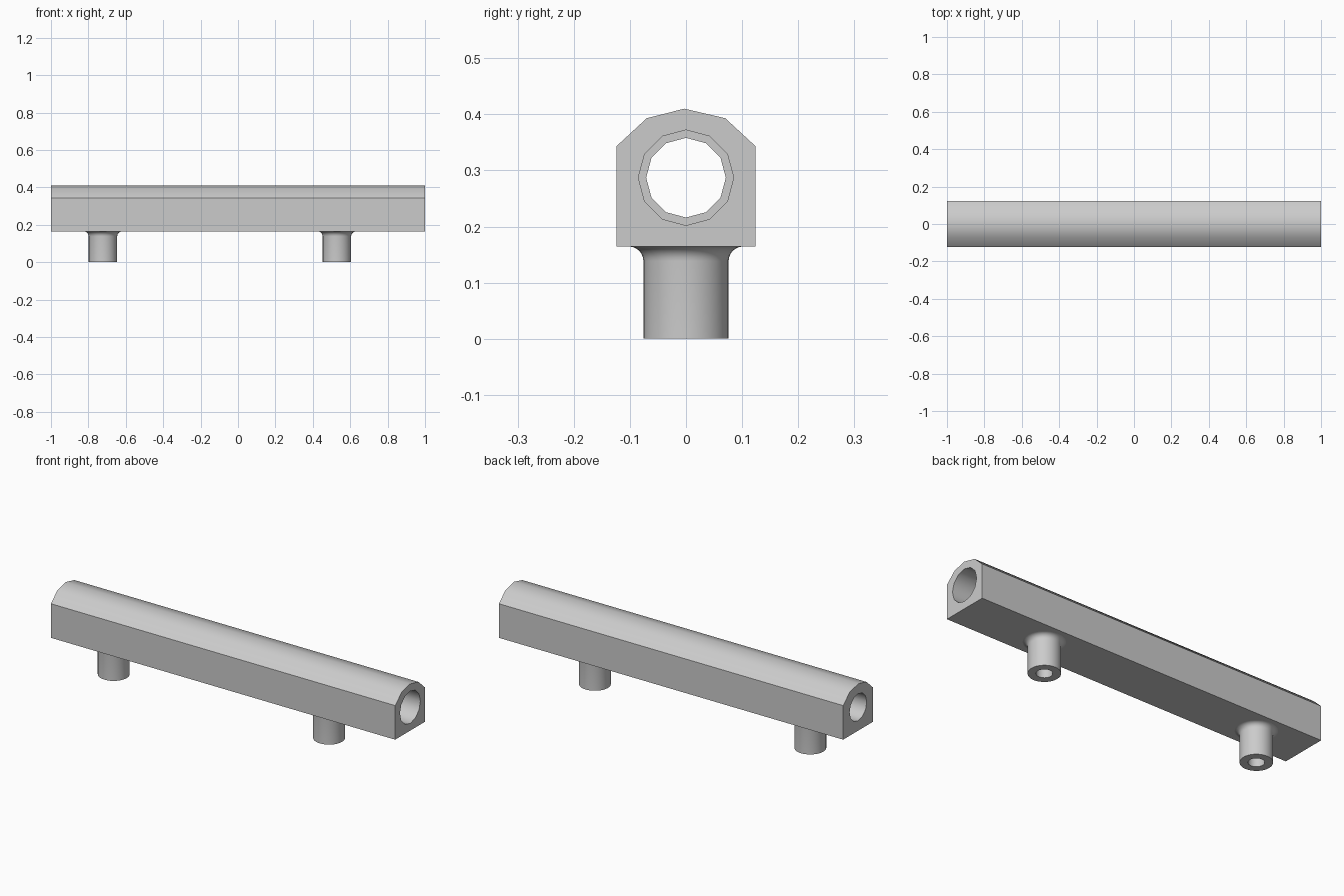
import bpy, bmesh
from math import sin, cos, pi, radians

if "Cube" in bpy.data.objects:
    bpy.data.objects.remove(bpy.data.objects["Cube"])

AXIS_Z = 0.287


def finish(name, bm):
    bmesh.ops.recalc_face_normals(bm, faces=bm.faces)
    mesh = bpy.data.meshes.new(name)
    bm.to_mesh(mesh)
    bm.free()
    obj = bpy.data.objects.new(name, mesh)
    bpy.context.collection.objects.link(obj)
    bpy.ops.object.select_all(action='DESELECT')
    obj.select_set(True)
    bpy.context.view_layer.objects.active = obj
    bpy.ops.object.shade_smooth_by_angle(angle=radians(36))
    return obj


def loop(bm, x, pts):
    return [bm.verts.new((x, y, z)) for y, z in pts]


def wall(bm, a, b):
    n = len(a)
    for i in range(n):
        j = (i + 1) % n
        bm.faces.new((a[i], a[j], b[j], b[i]))


def cap(bm, outer, inner):
    # flat end face with a hole in it
    edges = []
    for ring in (outer, inner):
        for i, v in enumerate(ring):
            w = ring[(i + 1) % len(ring)]
            edges.append(bm.edges.get((v, w)) or bm.edges.new((v, w)))
    bmesh.ops.triangle_fill(bm, edges=edges, use_beauty=True, normal=(1, 0, 0))


def circle(r, n=12):
    return [(r * sin(2 * pi * i / n), AXIS_Z + r * cos(2 * pi * i / n)) for i in range(n)]


# Bar with arched top and a stepped bore, wider at the +x end
profile = [(-0.124, 0.164), (0.124, 0.164), (0.124, 0.343), (0.070, 0.393),
           (-0.003, 0.410), (-0.070, 0.393), (-0.124, 0.343)]
STEP_X = 0.0
bm = bmesh.new()
left, right = loop(bm, -1, profile), loop(bm, 1, profile)
narrow_end, narrow_step = loop(bm, -1, circle(0.071)), loop(bm, STEP_X, circle(0.071))
wide_step, wide_end = loop(bm, STEP_X, circle(0.085)), loop(bm, 1, circle(0.085))
wall(bm, left, right)
wall(bm, narrow_end, narrow_step)
wall(bm, narrow_step, wide_step)
wall(bm, wide_step, wide_end)
cap(bm, left, narrow_end)
cap(bm, right, wide_end)
finish("bar", bm)


# Mounting posts: lathed, filleted into the bar, with a blind screw hole
def post(name, x, segments=32):
    fillet = 0.026
    pts = [(0, 0.15), (0.038, 0.15), (0.038, 0), (0.076, 0)]
    for i in range(7):
        a = pi / 2 * i / 6
        pts.append((0.076 + fillet * (1 - cos(a)), 0.1645 - fillet * (1 - sin(a))))
    bm = bmesh.new()
    vs = [bm.verts.new((r, 0, z)) for r, z in pts]
    es = [bm.edges.new(p) for p in zip(vs, vs[1:])]
    bmesh.ops.spin(bm, geom=vs + es, cent=(0, 0, 0), axis=(0, 0, 1),
                   angle=2 * pi, steps=segments, use_duplicate=False)
    bmesh.ops.remove_doubles(bm, verts=bm.verts, dist=1e-5)
    finish(name, bm).location.x = x


post("left_post", -0.722)
post("right_post", 0.529)
